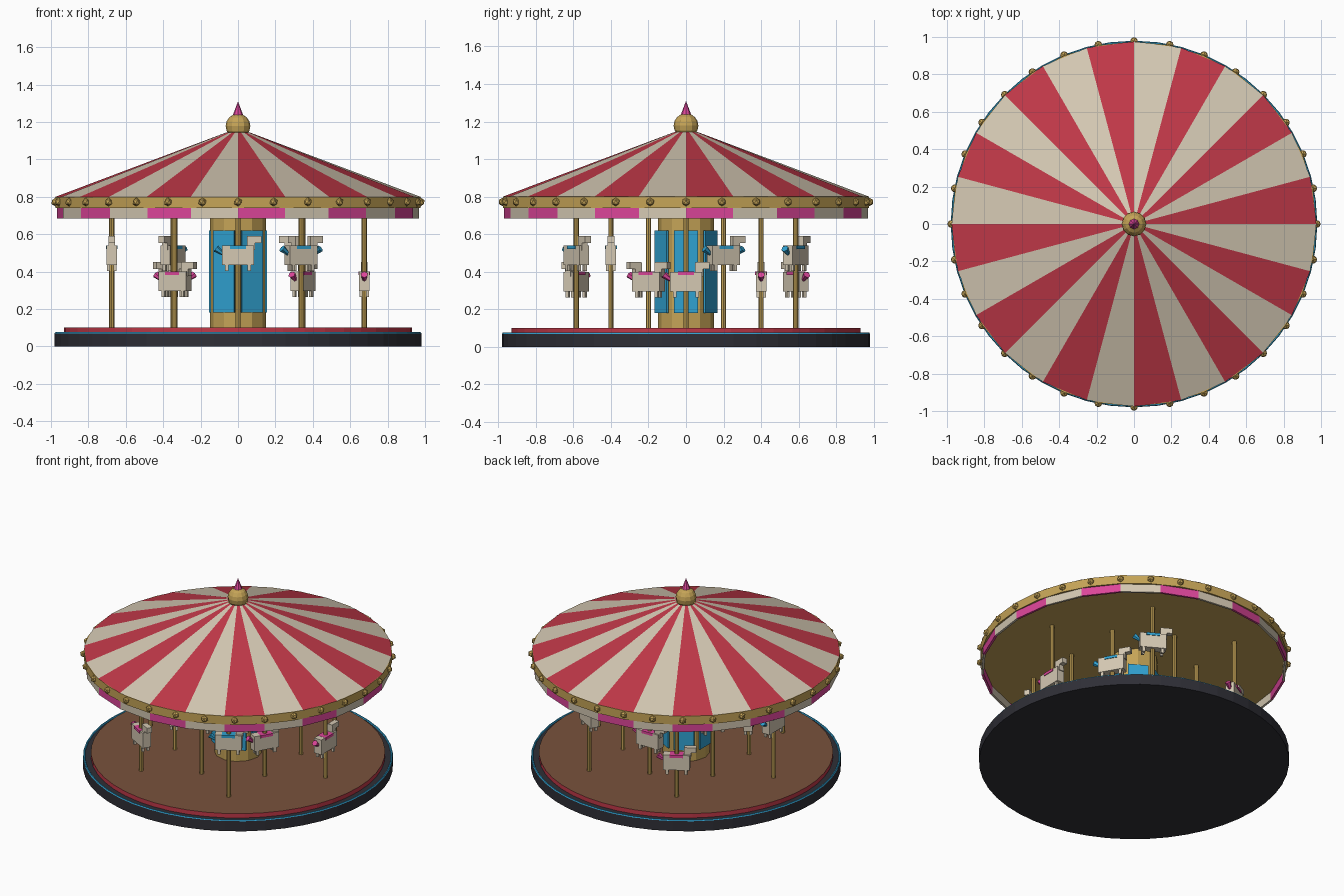
import bpy, bmesh, math
from mathutils import Matrix, Vector

if "Cube" in bpy.data.objects:
    bpy.data.objects.remove(bpy.data.objects["Cube"])


def material(name, rgb):
    m = bpy.data.materials.new(name)
    m.diffuse_color = (*rgb, 1)
    m.use_nodes = True
    m.node_tree.nodes["Principled BSDF"].inputs["Base Color"].default_value = m.diffuse_color
    return m


RED = material("red", (0.53, 0.04, 0.065))
CREAM = material("cream", (0.66, 0.58, 0.45))
GOLD = material("gold", (0.56, 0.37, 0.095))
BLUE = material("blue", (0.03, 0.36, 0.64))
PINK = material("pink", (0.72, 0.06, 0.32))
DARK = material("charcoal", (0.028, 0.028, 0.037))
BROWN = material("brown", (0.19, 0.085, 0.045))


def finish(name, bm, mats):
    bmesh.ops.recalc_face_normals(bm, faces=bm.faces)
    me = bpy.data.meshes.new(name)
    bm.to_mesh(me)
    bm.free()
    for m in mats:
        me.materials.append(m)
    ob = bpy.data.objects.new(name, me)
    bpy.context.collection.objects.link(ob)
    return ob


def add_cone(bm, r1, r2, depth, sides, matrix):
    bmesh.ops.create_cone(bm, cap_ends=True, segments=sides, radius1=r1,
                          radius2=r2, depth=depth, matrix=matrix)


def drum(name, r, z0, z1, sides, mat, x=0, y=0, r2=None):
    bm = bmesh.new()
    add_cone(bm, r, r if r2 is None else r2, z1 - z0, sides,
             Matrix.Translation((x, y, (z0 + z1) / 2)))
    return finish(name, bm, [mat])


def add_box(bm, centre, size, index=0):
    made = bmesh.ops.create_cube(bm, size=1, matrix=Matrix.Translation(centre)
                                 @ Matrix.Diagonal((*size, 1)))
    for f in {f for v in made["verts"] for f in v.link_faces}:
        f.material_index = index


def striped_ring(name, profile, mats, closed):
    """Sweep a profile of (radius, z) round 24 segments in alternating colours."""
    bm = bmesh.new()
    rings = []
    for i in range(24):
        a = math.tau * i / 24
        rings.append([bm.verts.new((r * math.cos(a), r * math.sin(a), z)) for r, z in profile])
    n = len(profile)
    for i in range(24):
        a, b = rings[i], rings[(i + 1) % 24]
        for j in range(n if closed else n - 1):
            k = (j + 1) % n
            f = bm.faces.new((a[j], b[j], b[k], a[k]))
            f.material_index = i % 2
    return finish(name, bm, mats)


# Base and deck
drum("base", 0.98, 0, 0.07, 48, DARK)
deck = drum("deck", 0.93, 0.07, 0.10, 48, RED)
deck.data.materials.append(BROWN)
for p in deck.data.polygons:
    p.material_index = 1 if p.normal.z > 0.5 else 0
bpy.ops.mesh.primitive_torus_add(major_radius=0.973, minor_radius=0.007, major_segments=48,
                                 minor_segments=6, location=(0, 0, 0.07))
bpy.context.object.name = "base_trim"
bpy.context.object.data.materials.append(BLUE)

# Centre column with six panels
drum("column", 0.15, 0.10, 0.76, 12, GOLD)
bm = bmesh.new()
for i in range(6):
    plate = bmesh.ops.create_cube(bm, size=1, matrix=Matrix.Rotation(math.tau * i / 6, 4, "Z")
                                  @ Matrix.Translation((0.15, 0, 0.40))
                                  @ Matrix.Diagonal((0.012, 0.13, 0.44, 1)))
finish("column_panels", bm, [BLUE])

# Canopy, fascia and valance
striped_ring("canopy", [(0.975, 0.80), (0.06, 1.145)], [RED, CREAM], False)
drum("fascia", 0.975, 0.74, 0.80, 32, GOLD)
striped_ring("valance", [(0.968, 0.685), (0.968, 0.742), (0.953, 0.742), (0.953, 0.685)],
             [PINK, CREAM], True)

# Bulbs round the fascia
bm = bmesh.new()
for i in range(32):
    a = math.tau * i / 32
    bmesh.ops.create_icosphere(bm, subdivisions=1, radius=0.023, matrix=Matrix.Translation(
        (0.977 * math.cos(a), 0.977 * math.sin(a), 0.772)))
finish("bulbs", bm, [GOLD])

# Finial
bm = bmesh.new()
bmesh.ops.create_uvsphere(bm, u_segments=12, v_segments=8, radius=0.066,
                          matrix=Matrix.Translation((0, 0, 1.178)))
finish("finial_ball", bm, [GOLD])
drum("finial_spike", 0.034, 1.22, 1.31, 8, PINK, r2=0)


def horse(radius, angle, z, accent):
    """Horse facing +x at the origin, then turned to travel anticlockwise."""
    bm = bmesh.new()
    add_box(bm, (0, 0, 0), (0.17, 0.056, 0.104))            # body
    add_box(bm, (0.07, 0, 0.065), (0.042, 0.036, 0.075))    # neck
    add_box(bm, (0.09, 0, 0.085), (0.07, 0.036, 0.036))     # head
    for x in (-0.06, 0.06):                                 # legs
        for y in (-0.017, 0.017):
            add_box(bm, (x, y, -0.066), (0.018, 0.016, 0.036))
    add_box(bm, (0, 0, 0.044), (0.085, 0.064, 0.018), 1)    # saddle
    # Tail flaring up and back
    old = set(bm.faces)
    axis = Vector((-0.8, 0, 0.6))
    add_cone(bm, 0.008, 0.02, 0.055, 6, Matrix.Translation((-0.096, 0, 0.02))
             @ axis.to_track_quat("Z", "Y").to_matrix().to_4x4())
    for f in set(bm.faces) - old:
        f.material_index = 1
    ob = finish("horse", bm, [CREAM, accent])
    x, y = radius * math.cos(angle), radius * math.sin(angle)
    ob.location = (x, y, z)
    ob.rotation_euler.z = angle + math.pi / 2
    drum("pole", 0.014, 0.10, 0.745, 8, GOLD, x, y)


# Two rings of six, alternating low and high
for i in range(6):
    high = i % 2 == 1
    horse(0.675, math.tau * i / 6, 0.487 if high else 0.348, BLUE if high else PINK)
    high = not high
    horse(0.40, math.tau * (i + 0.5) / 6, 0.487 if high else 0.348, BLUE if high else PINK)
